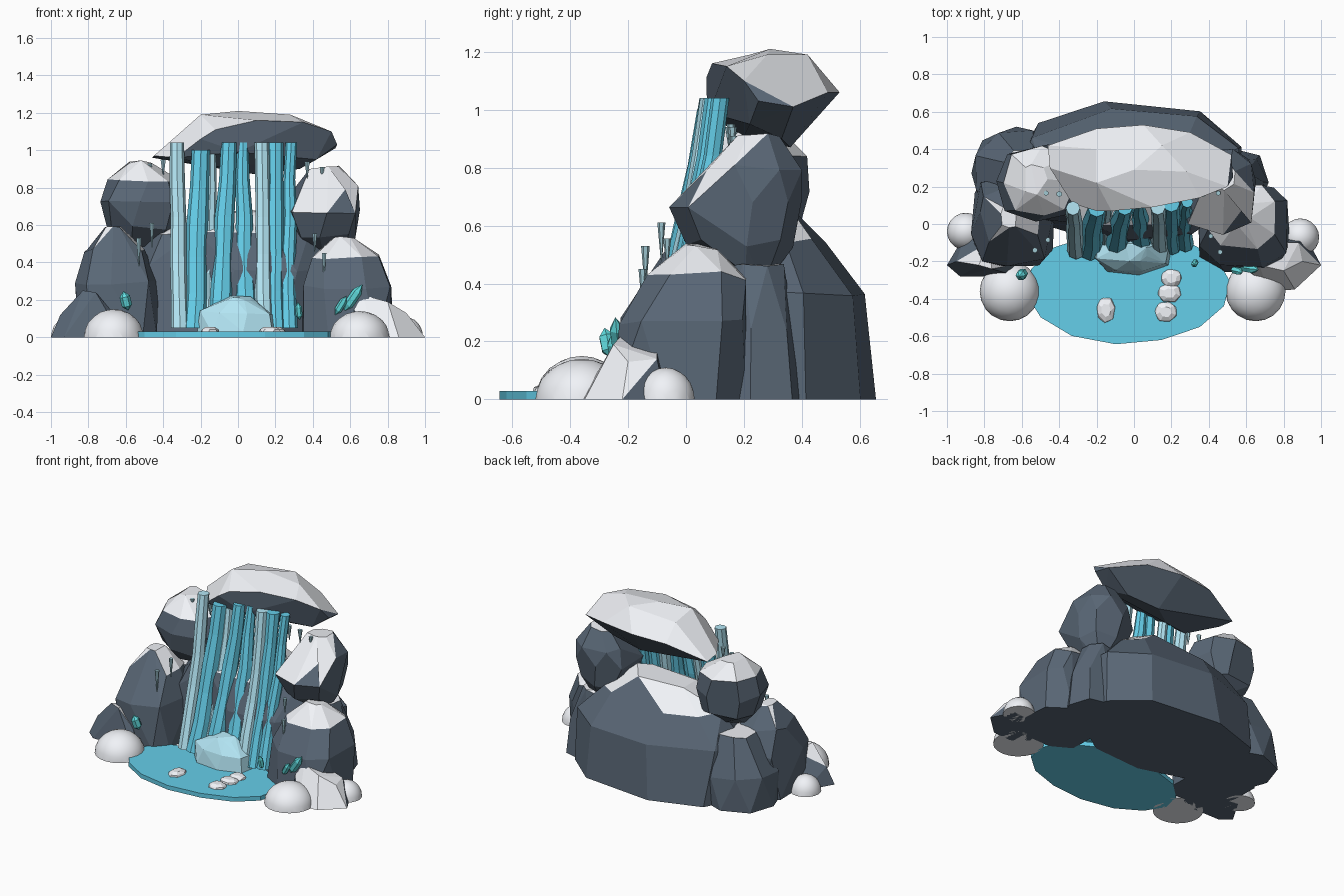
import bpy, bmesh, math, random
from mathutils import Vector, Matrix, Euler

if "Cube" in bpy.data.objects:
    bpy.data.objects.remove(bpy.data.objects["Cube"])

random.seed(11)


def mat(name, c):
    m = bpy.data.materials.new(name)
    m.diffuse_color = (*c, 1)
    m.use_nodes = True
    m.node_tree.nodes["Principled BSDF"].inputs["Base Color"].default_value = m.diffuse_color
    return m


SLATE = mat("slate", (0.10, 0.135, 0.18))
SNOW = mat("snow", (0.88, 0.90, 0.94))
BLUE = mat("ice_blue", (0.13, 0.62, 0.82))
PALE = mat("ice_pale", (0.46, 0.80, 0.92))
FROST = mat("frost", (0.35, 0.58, 0.65))
TEAL = mat("crystal", (0.12, 0.72, 0.74))


def finish(bm, name, *mats, smooth=False):
    bmesh.ops.recalc_face_normals(bm, faces=bm.faces)
    me = bpy.data.meshes.new(name)
    bm.to_mesh(me)
    bm.free()
    for m in mats:
        me.materials.append(m)
    for p in me.polygons:
        p.use_smooth = smooth
    ob = bpy.data.objects.new(name, me)
    bpy.context.collection.objects.link(ob)
    return ob


def hull(name, pts, *mats, merge=10, snow=0.6):
    """Faceted convex stone; with two materials, upward faces get the second."""
    bm = bmesh.new()
    for p in pts:
        bm.verts.new(p)
    r = bmesh.ops.convex_hull(bm, input=bm.verts)
    junk = {g for g in r["geom_interior"] + r["geom_unused"] if isinstance(g, bmesh.types.BMVert)}
    bmesh.ops.delete(bm, geom=list(junk), context='VERTS')
    bmesh.ops.dissolve_limit(bm, angle_limit=math.radians(merge), verts=bm.verts, edges=bm.edges)
    bmesh.ops.recalc_face_normals(bm, faces=bm.faces)
    if len(mats) > 1:
        for f in bm.faces:
            f.normal_update()
            f.material_index = int(f.normal.z > snow)
    return finish(bm, name, *mats)


def rock(name, rings, n=8, jit=0.06, mats=(SLATE, SNOW), merge=14, box=.85, snow=.62):
    """Stone from stacked rings (z, x0, x1, y0, y1), each turned a little; low box = squarer."""
    pts = []
    for z, x0, x1, y0, y1 in rings:
        off = random.random()
        for i in range(n):
            a = 2 * math.pi * (i + off + random.uniform(-.2, .2)) / n
            k = 1.05 - random.random() * jit
            c, s = math.cos(a), math.sin(a)
            c, s = math.copysign(abs(c) ** box, c), math.copysign(abs(s) ** box, s)
            dz = 0 if z < .06 else random.uniform(-.02, .012)
            pts.append(((x0 + x1) / 2 + (x1 - x0) / 2 * c * k,
                        (y0 + y1) / 2 + (y1 - y0) / 2 * s * k, z + dz))
    return hull(name, pts, *mats, merge=merge, snow=snow)


# Back wall, lower flanks and upper boulders
rock("back_wall", [(0, -.64, .60, -.11, .645), (.37, -.60, .56, -.08, .61),
                   (.56, -.48, .42, -.01, .48), (.67, -.24, .24, .12, .36)], n=9, jit=.05, snow=.75)
rock("left_flank", [(0, -.86, -.43, -.24, .26), (.30, -.87, -.43, -.22, .25),
                    (.46, -.82, -.50, -.11, .2), (.59, -.71, -.62, -.02, .1)], box=.65)
rock("right_flank", [(0, .34, .83, -.26, .2), (.27, .34, .83, -.23, .21),
                     (.43, .40, .76, -.13, .21), (.53, .51, .62, .0, .12)], box=.65)
rock("left_back_flank", [(0, -.86, -.36, .0, .52), (.22, -.85, -.38, .02, .50),
                         (.46, -.70, -.48, .15, .40)])
rock("right_back_flank", [(0, .3, .72, .06, .41), (.25, .3, .69, .1, .39),
                          (.46, .4, .60, .15, .34)])
rock("left_boulder", [(.5, -.60, -.44, .16, .28), (.59, -.70, -.32, .05, .40),
                      (.72, -.74, -.28, .01, .43), (.84, -.70, -.31, .05, .42),
                      (.935, -.60, -.46, .16, .32)], jit=.09, merge=17)
rock("right_boulder", [(.44, .42, .56, .17, .29), (.54, .30, .63, .0, .37),
                       (.68, .25, .66, -.06, .40), (.80, .29, .65, .04, .40),
                       (.91, .38, .54, .18, .33)], jit=.09, merge=17)

# Overhanging capstone
hull("capstone", [
    (-.45, .3, .97), (-.33, .11, .96), (-.2, .07, 1.06), (-.12, .07, 1.11), (.1, .09, 1.16),
    (.35, .14, 1.15), (.5, .2, 1.1), (.53, .25, 1.03), (.42, .22, .95), (.0, .08, .99),
    (-.2, .22, 1.19), (0, .29, 1.21), (.28, .28, 1.19), (-.46, .42, .96), (-.2, .51, 1.05),
    (.05, .53, 1.06), (.3, .49, 1.06), (.52, .37, 1.01), (-.2, .40, 1.16), (.15, .42, 1.19),
    (-.25, .34, .91), (.1, .36, .87), (.33, .33, .90), (-.1, .2, .91)], SLATE, SNOW, merge=9, snow=.5)

# Small outer stones
hull("left_outer_stone", [(-1, -.22, 0), (-.93, -.28, 0), (-.62, -.28, 0), (-.58, -.1, 0), (-.9, -.05, 0),
                          (-.95, -.2, .12), (-.83, -.22, .25), (-.76, -.24, .24), (-.66, -.22, .12),
                          (-.78, -.1, .22)], SLATE, SNOW)
hull("right_outer_stone", [(.62, -.28, 0), (.72, -.36, 0), (.86, -.35, 0), (1, -.22, 0), (.92, -.07, 0),
                           (.66, -.1, 0), (.62, -.25, .15), (.67, -.22, .225), (.8, -.25, .19),
                           (.9, -.2, .13), (.88, -.1, .14), (.7, -.1, .2)], SLATE, SNOW, snow=.35)

# Smooth snow mounds
for name, x, y, r, h in [("left_snow_mound", -.665, -.36, .16, .15),
                         ("right_snow_mound", .65, -.36, .16, .14),
                         ("left_rear_snow_mound", -.9, -.04, .1, .11),
                         ("right_rear_snow_mound", .89, -.07, .1, .11)]:
    bm = bmesh.new()
    bmesh.ops.create_icosphere(bm, subdivisions=3, radius=1)
    bmesh.ops.bisect_plane(bm, geom=bm.verts[:] + bm.edges[:] + bm.faces[:], plane_co=(0, 0, 0),
                           plane_no=(0, 0, -1), clear_outer=True)
    bmesh.ops.holes_fill(bm, edges=[e for e in bm.edges if e.is_boundary])
    bmesh.ops.transform(bm, verts=bm.verts, matrix=Matrix.Translation((x, y, 0)) @ Matrix.Diagonal((r, r, h, 1)))
    ob = finish(bm, name, SNOW, smooth=True)
    bpy.context.view_layer.objects.active = ob
    ob.select_set(True)
    bpy.ops.object.shade_smooth_by_angle(angle=math.radians(40))
    ob.select_set(False)

# Frozen pool: irregular disc
pool = []
for i in range(14):
    a = 2 * math.pi * (i + .25) / 14
    k = random.uniform(.98, 1.02)
    pool += [(-.035 + .55 * k * math.cos(a), -.34 + .3 * k * math.sin(a), z) for z in (0, .03)]
hull("pool", pool, BLUE, merge=3)


# Frozen streams: tapered tubes that swing forward toward the base
def stream(name, xt, xb, rt, rb, yt, zt, m, zb=.05, n=8, steps=5):
    bm = bmesh.new()
    prev = None
    for s in range(steps + 1):
        t = s / steps
        z = zt + (zb - zt) * t
        d = 1.04 - z
        cx = xt + (xb - xt) * t + random.uniform(-.005, .005)
        cy = yt - .13 * d - .1 * d * d + random.uniform(-.004, .004)
        r = (rt + (rb - rt) * t) * random.uniform(.97, 1.1)
        ring = [bm.verts.new((cx + r * math.cos(2 * math.pi * i / n),
                              cy + r * math.sin(2 * math.pi * i / n), z)) for i in range(n)]
        if prev:
            for i in range(n):
                j = (i + 1) % n
                bm.faces.new((prev[i], prev[j], ring[j], ring[i]))
        else:
            bm.faces.new(ring)
        prev = ring
    bm.faces.new(prev)
    finish(bm, name, m)


for i, s in enumerate([(-.325, -.31, .037, .044, .085, 1.04, PALE), (-.2, -.23, .05, .06, .09, 1.0, BLUE),
                       (-.15, -.16, .03, .04, .12, .98, PALE), (-.05, -.095, .04, .06, .09, 1.04, BLUE),
                       (.025, .04, .03, .068, .11, 1.04, BLUE), (.125, .14, .038, .045, .09, 1.04, PALE),
                       (.2, .2, .04, .047, .11, 1.04, BLUE), (.28, .27, .03, .042, .12, 1.04, BLUE)]):
    stream(f"frozen_stream_{i + 1}", *s)

# Splash mound and drifting floes
rock("splash_mound", [(.03, -.22, .21, -.27, -.03), (.13, -.2, .19, -.25, -.05), (.215, -.07, .07, -.2, -.1)],
     mats=(PALE,), merge=5)
for i, (x, y, rx, ry) in enumerate([(.2, -.29, .055, .05), (.19, -.37, .065, .05),
                                    (.17, -.47, .06, .055), (-.15, -.46, .05, .07)]):
    rock(f"floe_{i + 1}", [(.025, x - rx, x + rx, y - ry, y + ry),
                           (.042, x - rx * .9, x + rx * .9, y - ry * .9, y + ry * .9),
                           (.055, x - rx * .5, x + rx * .5, y - ry * .5, y + ry * .5)], n=7, mats=(SNOW,))

# Icicles (x, y, top z, length, radius)
for i, (x, y, z, l, r) in enumerate([
        (-.47, .165, .93, .07, .014), (-.4, .16, .95, .09, .016), (-.32, .15, .94, .08, .015),
        (.29, .155, .95, .1, .015), (.37, .16, .94, .09, .016), (.45, .165, .91, .07, .014),
        (-.53, -.14, .53, .15, .015), (-.46, -.085, .61, .13, .014),
        (.41, -.065, .555, .1, .014), (.46, -.15, .45, .13, .014)]):
    bm = bmesh.new()
    bmesh.ops.create_cone(bm, cap_ends=True, segments=6, radius1=r * .15, radius2=r, depth=l,
                          matrix=Matrix.Translation((x, y, z - l / 2)))
    finish(bm, f"icicle_{i + 1}", FROST)

# Crystals (centre, half length, radius, tilt)
for i, (c, h, r, e) in enumerate([((-.6, -.27, .195), .055, .028, (.2, -.25, 0)),
                                  ((.615, -.235, .21), .09, .026, (.1, .6, 0)),
                                  ((.55, -.25, .17), .06, .02, (.15, .55, 0)),
                                  ((.325, -.21, .14), .05, .018, (.2, -.1, 0))]):
    m = Matrix.Translation(c) @ Euler(e).to_matrix().to_4x4()
    pts = [m @ Vector((0, 0, h)), m @ Vector((0, 0, -h))]
    for k in range(6):
        a = k * math.pi / 3
        pts += [m @ Vector((r * math.cos(a), r * math.sin(a), s * h)) for s in (-.5, .45)]
    hull(f"crystal_{i + 1}", pts, TEAL, merge=1)
